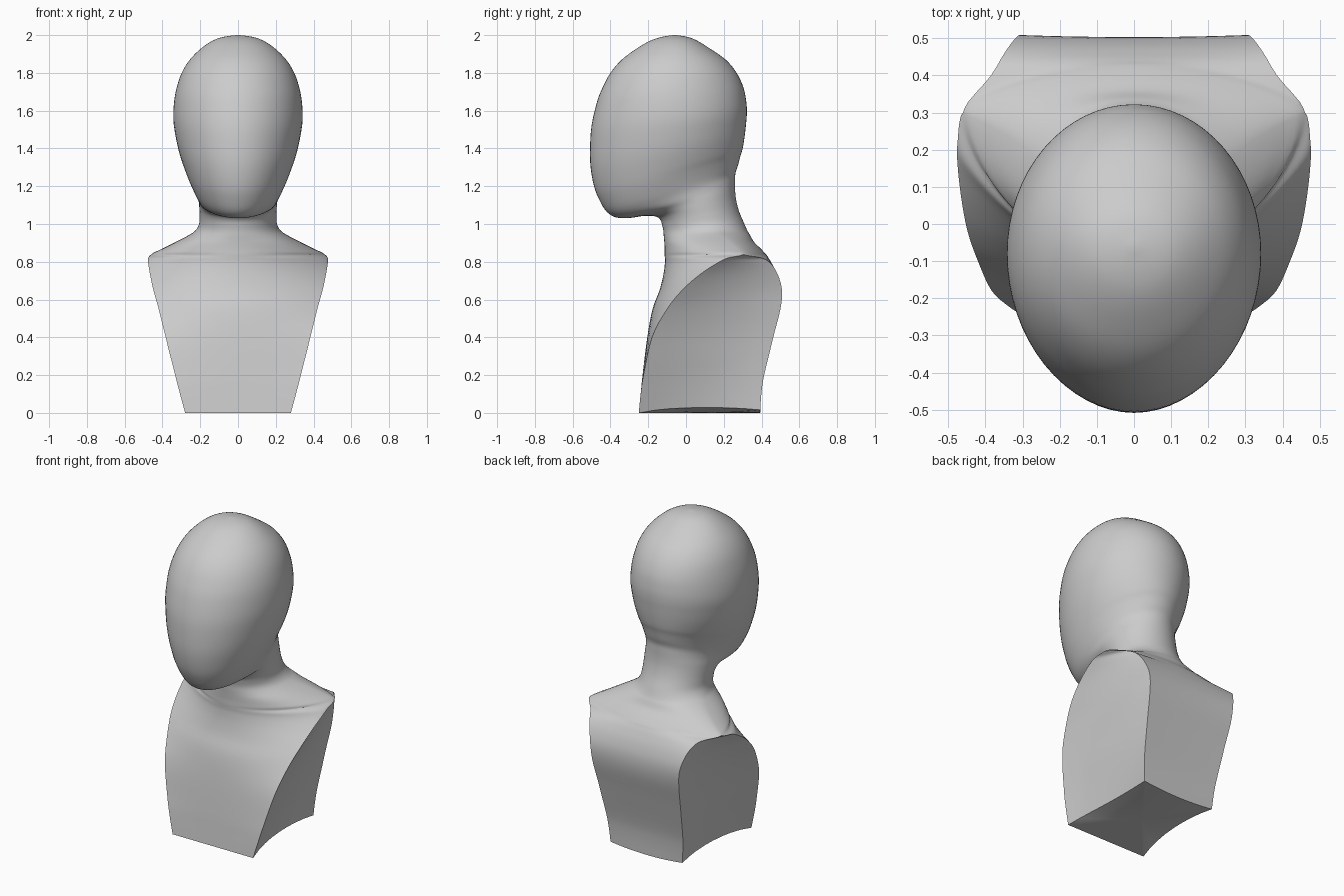
import bpy, bmesh, math

if "Cube" in bpy.data.objects:
    bpy.data.objects.remove(bpy.data.objects["Cube"])

# Torso rings: z, front y, back y, front corner y, back corner y, front corner x, back corner x, roundness
TORSO = [
    (0, -.25, .393, -.25, .393, .28, .25, 0),
    (.1, -.24, .398, -.24, .4, .307, .258, 0),
    (.2, -.23, .412, -.225, .415, .333, .267, 0),
    (.4, -.205, .46, -.18, .462, .383, .285, 0),
    (.55, -.177, .497, -.10, .5, .42, .30, 0),
    (.65, -.14, .502, -.02, .508, .448, .31, 0),
    (.73, -.12, .483, .07, .487, .465, .33, 0),
    (.79, -.112, .455, .16, .45, .475, .355, .1),
    (.82, -.112, .437, .22, .40, .475, .385, .3),
]
# Shoulder, neck and head rings: front z, front y, back z, back y, half width, y of widest point
UPPER = [
    (.838, -.113, .838, .425, .46, .30), (.87, -.113, .87, .395, .40, .27),
    (.905, -.115, .905, .36, .33, .23), (.94, -.118, .94, .34, .262, .18),
    (.965, -.12, .965, .325, .226, .14), (.99, -.125, 1.01, .305, .206, .10),
    (1.02, -.135, 1.07, .28, .203, .08), (1.04, -.16, 1.13, .265, .205, .06),
    (1.043, -.22, 1.18, .26, .207, .04), (1.032, -.30, 1.23, .26, .212, 0),
    (1.035, -.37, 1.27, .262, .22, -.03), (1.065, -.42, 1.31, .275, .236, -.06),
    (1.13, -.46, 1.36, .288, .262, -.08), (1.2, -.487, 1.4, .30, .285, -.08),
    (1.3, -.505, 1.46, .31, .312, -.08), (1.4, -.508, 1.52, .317, .33, -.08),
    (1.52, -.50, 1.58, .322, .342, -.08), (1.64, -.473, 1.64, .32, .339, -.08),
    (1.72, -.443, 1.72, .305, .325, -.08), (1.8, -.40, 1.8, .268, .298, -.07),
    (1.87, -.34, 1.87, .21, .255, -.065), (1.93, -.26, 1.93, .125, .195, -.06),
    (1.97, -.19, 1.97, .06, .135, -.06), (1.99, -.13, 1.99, .01, .08, -.06),
    (2.0, -.07, 2.0, -.05, .01, -.06),
]
N, K, SUB = 32, 8, 4   # columns per face, columns per side, steps between rings


def spline(a, b, c, d, t):
    return [.5 * (2 * q + (r - p) * t + (2 * p - 5 * q + 4 * r - s) * t * t
                  + (3 * q - p - 3 * r + s) * t ** 3) for p, q, r, s in zip(a, b, c, d)]


def ring_points(zf, zb, yf, yb, cf, cb, xf, xb, e):
    e = min(max(e, 0), 1)

    def row(y0, y1, w):
        pts = []
        for i in range(N + 1):
            u = math.sin((i / N - .5) * math.pi)
            g = (1 - e) * u * u + e * (1 - math.sqrt(max(0, 1 - u * u)))
            pts.append((w * u, y0 + (y1 - y0) * g))
        return pts

    bow = .03 * max(0, 1 - zf / .8)
    side = [(xf + (xb - xf) * s - bow * 4 * s * (1 - s), cf + (cb - cf) * s)
            for s in (j / K for j in range(1, K))]
    loop = row(yf, cf, xf) + side + row(yb, cb, xb)[::-1] + [(-x, y) for x, y in side[::-1]]
    out = []
    for x, y in loop:
        s = (y - yf) / (yb - yf)
        z = zf + (zb - zf) * s
        # slightly arched underside
        lift = (x / .28) ** 2 * (.12 * s * (1 - s) + .02 * s) * max(0, 1 - z / .3)
        out.append((x, y, z + lift))
    return out


# All control rings in one common form
keys = [(z, z, yf, yb, cf, cb, xf, xb, e) for z, yf, yb, cf, cb, xf, xb, e in TORSO]
for i, (zf, yf, zb, yb, w, m) in enumerate(UPPER):
    keys.append((zf, zb, yf, yb, m, m, w, w, (.6, .85)[i] if i < 2 else 1))

rings = []
last = len(keys) - 1
for i in range(last):
    quad = [keys[max(i - 1, 0)], keys[i], keys[i + 1], keys[min(i + 2, last)]]
    for j in range(SUB):
        p = spline(*quad, j / SUB)
        if i >= len(TORSO):          # above the shoulder the side face is gone
            p[4] = p[5] = (p[4] + p[5]) / 2
            p[6] = p[7] = (p[6] + p[7]) / 2
        rings.append(ring_points(*p))
rings.append(ring_points(*keys[-1]))

# Underside: shrink the lowest ring to its middle
base = rings[0]
for k in (.75, .5, .25, .05):
    rings.insert(0, [(x * k, .07 + (y - .07) * k, z * k * k) for x, y, z in base])

# Skin the rings
bm = bmesh.new()
rows = [[bm.verts.new(p) for p in r] for r in rings]
count = len(base)
for a, b in zip(rows, rows[1:]):
    for i in range(count):
        j = (i + 1) % count
        bm.faces.new((a[i], a[j], b[j], b[i]))
bm.faces.new(rows[0][::-1])
bm.faces.new(rows[-1])
bmesh.ops.remove_doubles(bm, verts=bm.verts[:], dist=.0002)
bmesh.ops.recalc_face_normals(bm, faces=bm.faces[:])
mesh = bpy.data.meshes.new("mannequin_bust")
bm.to_mesh(mesh)
bm.free()

bust = bpy.data.objects.new("mannequin_bust", mesh)
bpy.context.collection.objects.link(bust)
bpy.context.view_layer.objects.active = bust
bust.select_set(True)
bpy.ops.object.shade_smooth_by_angle(angle=math.radians(40))
